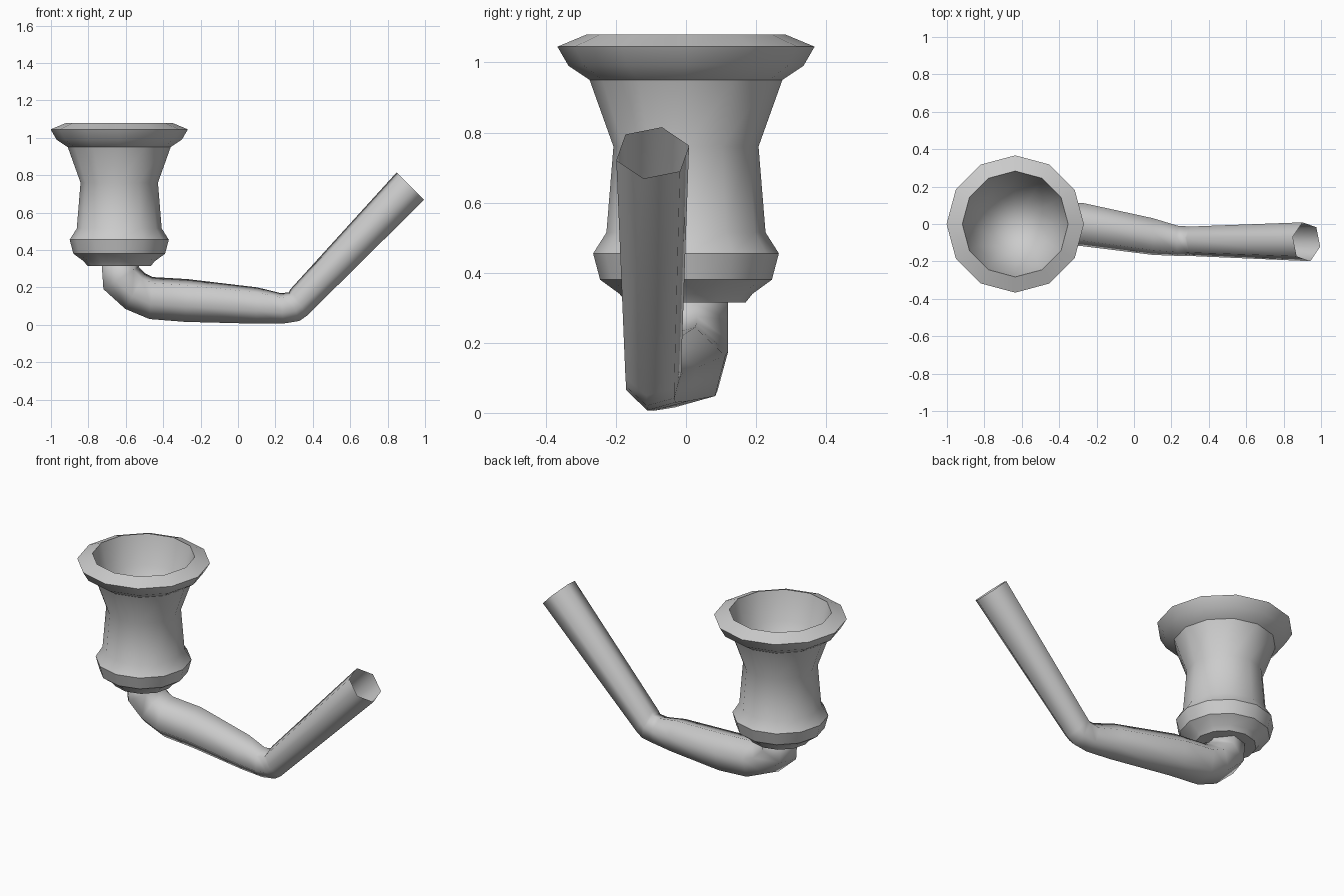
import bpy, bmesh, math
from mathutils import Vector

if "Cube" in bpy.data.objects:
    bpy.data.objects.remove(bpy.data.objects["Cube"])

clay = bpy.data.materials.new("grey clay")
clay.diffuse_color = (0.6, 0.6, 0.6, 1)
clay.use_nodes = True
clay.node_tree.nodes["Principled BSDF"].inputs["Base Color"].default_value = clay.diffuse_color


def loft(name, rings, cap_start=False, tip=None, sharp=180):
    """Join rings of points with quads; optionally cap the start or close the end in a tip."""
    bm = bmesh.new()
    loops = [[bm.verts.new(p) for p in ring] for ring in rings]
    n = len(loops[0])
    for a, b in zip(loops, loops[1:]):
        for i in range(n):
            j = (i + 1) % n
            bm.faces.new((a[i], a[j], b[j], b[i]))
    if cap_start:
        bm.faces.new(loops[0][::-1])
    if tip:
        t = bm.verts.new(tip)
        for i in range(n):
            bm.faces.new((loops[-1][i], loops[-1][(i + 1) % n], t))
    bmesh.ops.recalc_face_normals(bm, faces=bm.faces[:])
    me = bpy.data.meshes.new(name)
    bm.to_mesh(me)
    bm.free()
    me.materials.append(clay)
    me.shade_smooth()
    if sharp < 180:
        me.set_sharp_from_angle(angle=math.radians(sharp))
    ob = bpy.data.objects.new(name, me)
    bpy.context.collection.objects.link(ob)
    return ob


# Bowl: turned profile (radius, height), outside up to the rim, then the hollow
CX = -0.635
profile = [(0.17, 0.315), (0.19, 0.34), (0.245, 0.38), (0.265, 0.455),
           (0.227, 0.515), (0.207, 0.76), (0.275, 0.95), (0.335, 0.99),
           (0.367, 1.045), (0.283, 1.08), (0.24, 0.91), (0.14, 0.76)]
rings = [[(CX + r * math.cos(k * math.pi / 6), r * math.sin(k * math.pi / 6), z)
          for k in range(12)] for r, z in profile]
loft("bowl", rings, cap_start=True, tip=(CX, 0, 0.70), sharp=35)

# Stem: six-sided tube; x, y, z, slope in degrees, half width, half height
stations = [(-0.63, 0, 0.34, -90, 0.125, 0.103),
            (-0.625, 0, 0.25, -58, 0.125, 0.115),
            (-0.55, 0, 0.18, -29, 0.125, 0.112),
            (-0.465, 0, 0.143, -4, 0.125, 0.116),
            (-0.275, -0.003, 0.13, -3, 0.12, 0.118),
            (0.1, -0.067, 0.103, -2, 0.102, 0.1),
            (0.235, -0.09, 0.088, 5, 0.084, 0.084),
            (0.30, -0.092, 0.097, 20, 0.082, 0.084),
            (0.325, -0.093, 0.12, 32, 0.083, 0.086),
            (0.922, -0.095, 0.742, 45, 0.108, 0.107)]
rings = []
for x, y, z, slope, w, h in stations:
    s = math.radians(slope)
    up = Vector((-math.sin(s), 0, math.cos(s)))
    rings.append([Vector((x, y, z)) + up * h * math.sin(t) + Vector((0, w * math.cos(t), 0))
                  for t in (math.radians(16 + 60 * k) for k in range(6))])
loft("stem", rings, cap_start=True)
